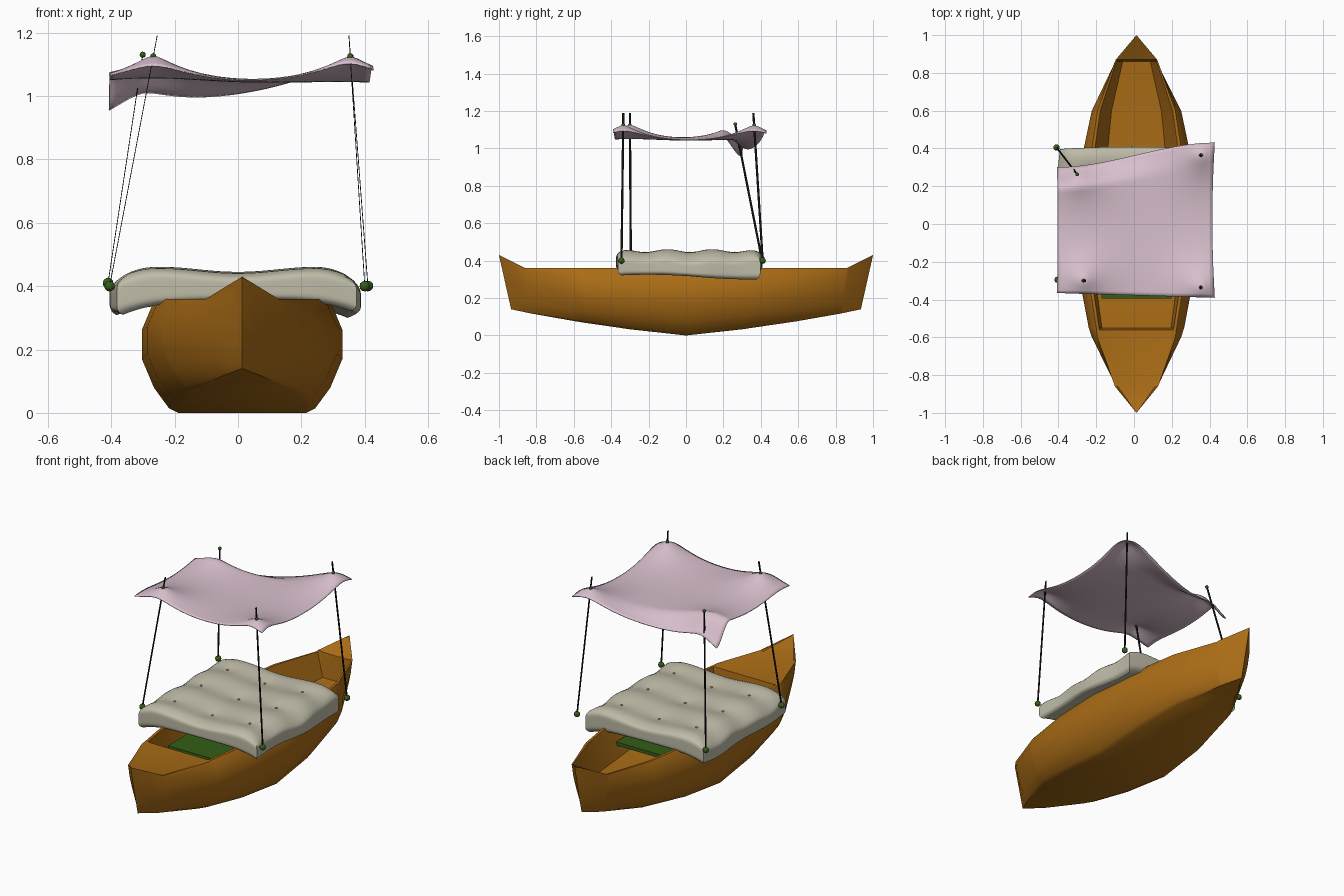
import bpy, bmesh, math
from mathutils import Vector

cube = bpy.data.objects.get("Cube")
if cube:
    bpy.data.objects.remove(cube)


def material(name, rgb):
    m = bpy.data.materials.new(name)
    m.use_nodes = True
    m.diffuse_color = (*rgb, 1)
    bsdf = m.node_tree.nodes["Principled BSDF"]
    bsdf.inputs["Base Color"].default_value = (*rgb, 1)
    bsdf.inputs["Roughness"].default_value = 0.8
    return m


WOOD = material("orange wood", (0.40, 0.15, 0.008))
CLOTH = material("pale pink cloth", (0.68, 0.52, 0.61))
LINEN = material("grey linen", (0.52, 0.50, 0.39))
GREEN = material("green", (0.035, 0.11, 0.009))
BLACK = material("black", (0.006, 0.006, 0.007))
TUFT = material("tuft orange", (0.5, 0.19, 0.03))


def finish(bm, name, mat, angle=None):
    bmesh.ops.recalc_face_normals(bm, faces=bm.faces)
    me = bpy.data.meshes.new(name)
    bm.to_mesh(me)
    bm.free()
    ob = bpy.data.objects.new(name, me)
    bpy.context.collection.objects.link(ob)
    me.materials.append(mat)
    if angle:
        bpy.ops.object.select_all(action="DESELECT")
        ob.select_set(True)
        bpy.context.view_layer.objects.active = ob
        bpy.ops.object.shade_smooth_by_angle(angle=math.radians(angle))
    return ob


def ball(name, at, r, mat):
    bm = bmesh.new()
    bmesh.ops.create_icosphere(bm, subdivisions=2, radius=r)
    bmesh.ops.translate(bm, verts=bm.verts, vec=at)
    finish(bm, name, mat, 60)


# Hull: one closed section ring swept along the boat, decks where floor is None
CX = 0.013
PROFILE = [(1, 0.84, 1), (0.96, 0.9, 0.94), (0.9, 1, 0.73), (0.8, 1, 0.47),
           (0.66, 0.88, 0.22), (0.5, 0.73, 0.04), (0.44, 0.64, 0)]
STATIONS = [(-1, 0, None), (-0.86, 0.12, None), (-0.6, 0.24, None),
            (-0.56, 0.25, None), (-0.55, 0.253, 0.25), (-0.3, 0.3, 0.24),
            (0, 0.316, 0.22), (0.3, 0.3, 0.2), (0.6, 0.24, 0.2),
            (0.86, 0.12, 0.22), (0.87, 0.115, None), (1, 0, None)]


def section(y, w, floor):
    a = abs(y)
    keel = 0.14 * a ** 1.2
    rim = 0.36 + max(0, a - 0.86) * 0.5
    flare = max(0, (a - 0.55) / 0.45)
    half = []
    for end_u, mid_u, t in PROFILE:
        u = mid_u + (end_u - mid_u) * flare
        half.append((w * u, y * (1 - 0.065 * a ** 3 * (1 - t)), keel + (rim - keel) * t))
    edge = half[0][0]
    level = rim - 0.004 if floor is None else floor
    side = 0.86 if y < 0 else 0.64
    inner = [(edge * side, y, level), (edge * 0.93, y, rim)]
    half = inner + half
    return [(CX + x, yy, z) for x, yy, z in half] + \
           [(CX - x, yy, z) for x, yy, z in reversed(half)]


bm = bmesh.new()
rings = [[bm.verts.new(p) for p in section(*s)] for s in STATIONS]
for r0, r1 in zip(rings, rings[1:]):
    n = len(r0)
    for i in range(n):
        j = (i + 1) % n
        bm.faces.new((r0[i], r0[j], r1[j], r1[i]))
bmesh.ops.remove_doubles(bm, verts=bm.verts, dist=0.0005)
finish(bm, "hull", WOOD, 28)

# Green platform inside the hull
bm = bmesh.new()
bmesh.ops.create_cube(bm, size=1)
bmesh.ops.scale(bm, vec=(0.37, 0.75, 0.02), verts=bm.verts)
bmesh.ops.translate(bm, vec=(CX, -0.02, 0.265), verts=bm.verts)
finish(bm, "inner_platform", GREEN)

# Mattress: rounded slab with soft ridges, tuft dents and drooping sides
DOTS = [(x, y) for x in (-0.25, -0.01, 0.23) for y in (-0.22, 0.02, 0.26)]


def mattress_top(x, y):
    z = 0.447 + 0.008 * math.cos(2 * math.pi * x / 0.5 + math.pi)
    z += 0.006 * math.cos(2 * math.pi * (y - 0.14) / 0.24)
    z -= 0.03 * max(0, (abs(x + 0.01) - 0.25) / 0.14) ** 2
    for dx, dy in DOTS:
        z -= 0.008 * math.exp(-((x - dx) ** 2 + (y - dy) ** 2) / 0.0018)
    return z


bm = bmesh.new()
bmesh.ops.create_cube(bm, size=2)
bmesh.ops.subdivide_edges(bm, edges=bm.edges, cuts=31, use_grid_fill=True)
for v in bm.verts:
    a, b, c = v.co
    # pinch the rim so the sides bulge outwards between piping edges
    pull = 1 - 0.05 * abs(c) ** 6
    wob = 0.008 * math.sin(5 * b + 1)
    x = -0.01 + 0.39 * a * pull * (1 - 0.03 * b * b) + wob * abs(a)
    y = 0.017 + 0.392 * b * pull * (1 - 0.03 * a * a)
    top = mattress_top(x, y) - 0.012 * max(abs(a), abs(b)) ** 14
    bottom = 0.352 - 0.035 * abs(a) ** 4 + 0.008 * math.sin(7 * y + 3)
    bottom -= 0.012 * max(0, a * b)
    v.co = (x, y, bottom + (top - bottom) * (c + 1) / 2)
finish(bm, "mattress", LINEN, 50)

for k, (x, y) in enumerate(DOTS):
    ball(f"mattress_tuft_{k + 1}", (x, y, mattress_top(x, y)), 0.007, TUFT)

# Poles: flat strips with green knots at both ends
POLES = [("front_left", (0.40, -0.345, 0.40), (0.35, -0.335, 1.19), 1.125),
         ("front_right", (-0.405, -0.295, 0.40), (-0.255, -0.30, 1.19), 1.125),
         ("back_left", (0.41, 0.41, 0.40), (0.35, 0.36, 1.19), 1.125),
         ("back_right", (-0.41, 0.405, 0.41), (-0.30, 0.262, 1.135), 1.13)]
peaks = []
for name, low, high, tie in POLES:
    low, high = Vector(low), Vector(high)
    peak = low.lerp(high, (tie - low.z) / (high.z - low.z))
    peaks.append(peak)
    bm = bmesh.new()
    ends = [[bm.verts.new(p + Vector((sx * 0.0012, sy * 0.006, 0)))
             for sx, sy in ((-1, -1), (1, -1), (1, 1), (-1, 1))] for p in (low, high)]
    for i in range(4):
        j = (i + 1) % 4
        bm.faces.new((ends[0][i], ends[0][j], ends[1][j], ends[1][i]))
    for e in ends:
        bm.faces.new(e)
    finish(bm, name + "_pole", BLACK)
    ball(name + "_base_knot", low, 0.017, GREEN)
    ball(name + "_canopy_knot", peak, 0.010, GREEN)

# Canopy: sheet hung from the four peaks, back right corner slipping down
bm = bmesh.new()
N = 40
bmesh.ops.create_grid(bm, x_segments=N, y_segments=N, size=1)
for v in bm.verts:
    u, w = (v.co.x + 1) / 2, (v.co.y + 1) / 2
    s = u * u * (3 - 2 * u)
    back = 0.30 + 0.13 * s
    front = -0.365 - 0.025 * u
    y = front + (back - front) * w
    x = -0.395 + 0.81 * u
    x += 0.012 * (2 * u - 1) * (2 * abs(w - 0.5)) ** 2 - 0.01 * (1 - u) * math.sin(math.pi * w)
    z = 1.022
    for p in peaks:
        d = math.sqrt((x - p.x) ** 2 + (y - p.y) ** 2 + 0.0004)
        z += 0.112 * math.exp(-d / 0.15)
    t = max(0, (w - 0.82) / 0.18)
    z -= 0.12 * max(0, (0.3 - x) / 0.7) ** 1.3 * t * t * (3 - 2 * t)
    v.co = (x, y, z)
canopy = finish(bm, "canopy", CLOTH, 80)
solid = canopy.modifiers.new("thickness", "SOLIDIFY")
solid.thickness = 0.004
solid.offset = 0
